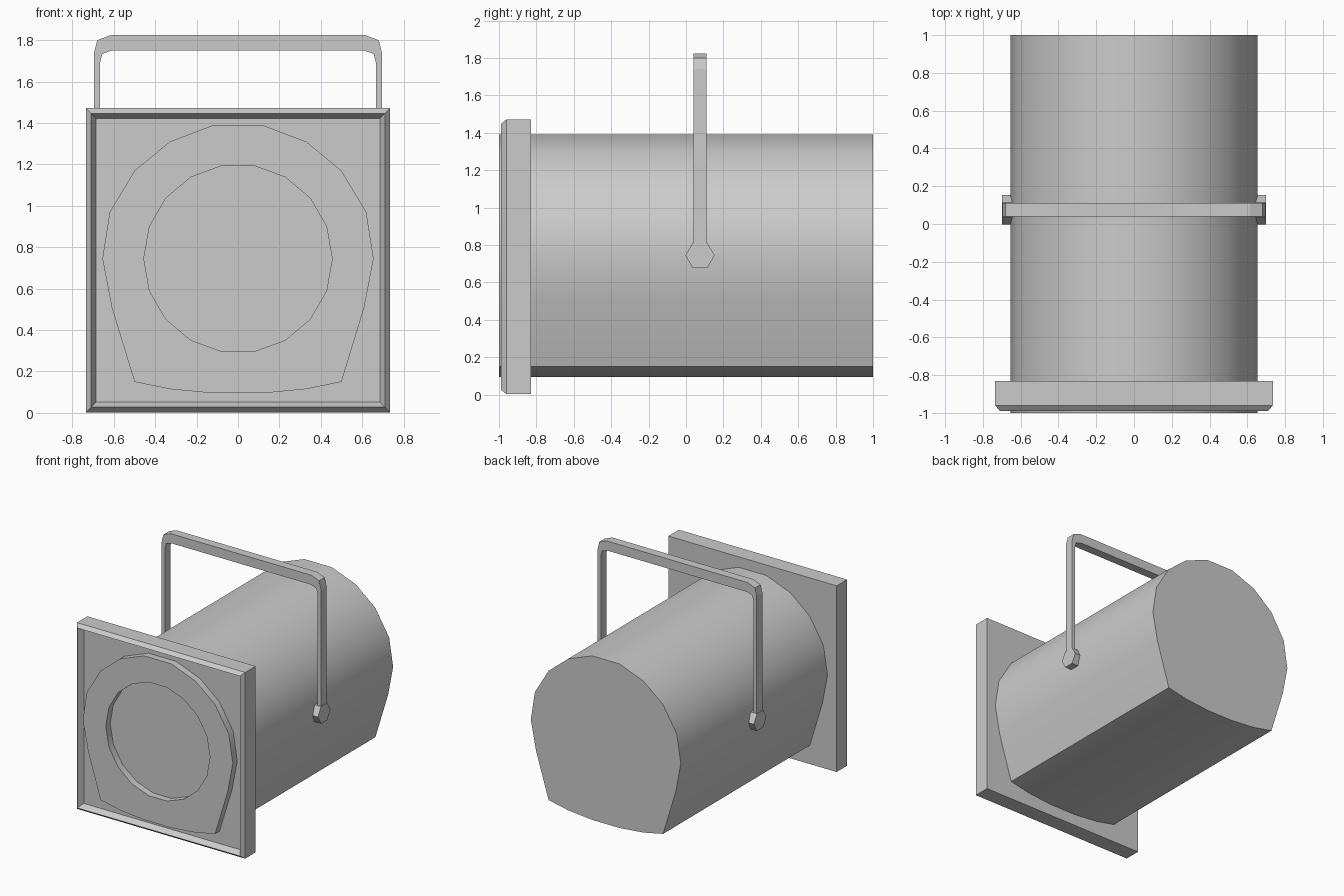
import bpy, bmesh, math

if "Cube" in bpy.data.objects:
    bpy.data.objects.remove(bpy.data.objects["Cube"])

CZ = 0.745      # height of the lamp axis
SIDES = 18


def loft(name, rings, smooth=None, closed=False):
    """Skin rings of equal vertex count; cap both ends, or close the last ring onto the first."""
    bm = bmesh.new()
    loops = [[bm.verts.new(p) for p in ring] for ring in rings]
    pairs = list(zip(loops, loops[1:])) + ([(loops[-1], loops[0])] if closed else [])
    n = len(rings[0])
    for a, b in pairs:
        for i in range(n):
            j = (i + 1) % n
            bm.faces.new((a[i], a[j], b[j], b[i]))
    if not closed:
        bm.faces.new(loops[0])
        bm.faces.new(loops[-1])
    bmesh.ops.recalc_face_normals(bm, faces=bm.faces)
    mesh = bpy.data.meshes.new(name)
    bm.to_mesh(mesh)
    bm.free()
    obj = bpy.data.objects.new(name, mesh)
    bpy.context.collection.objects.link(obj)
    if smooth:
        bpy.ops.object.select_all(action='DESELECT')
        obj.select_set(True)
        bpy.context.view_layer.objects.active = obj
        bpy.ops.object.shade_smooth_by_angle(angle=math.radians(smooth))
    return obj


def circle(r, y):
    return [(r * math.cos(math.tau * i / SIDES), y, CZ + r * math.sin(math.tau * i / SIDES))
            for i in range(SIDES)]


def square(r, y):
    c = 0.7375
    return [(-r, y, c - r), (r, y, c - r), (r, y, c + r), (-r, y, c + r)]


# Housing: round-topped barrel with a flattened underside, recessed opening and domed lens
upper = [(0.655, CZ), (0.62, 0.97), (0.50, 1.17), (0.33, 1.31), (0.12, 1.39)]
lower = [(0.12, 0.095), (0.33, 0.115), (0.50, 0.15), (0.61, 0.51)]
profile = (upper + [(-x, z) for x, z in reversed(upper)]
           + [(-x, z) for x, z in reversed(lower)] + lower)
rings = [[(x, y, z) for x, z in profile] for y in (1.0, -1.0)]
rings += [circle(0.455, -1.0)]
lens_y, bulge = -0.72, 0.18
for k in range(8):
    t = math.radians(90 * k / 8)
    rings.append(circle(0.455 * math.cos(t), lens_y - bulge * math.sin(t)))
loft("lamp_housing", rings, smooth=35)

# Square filter frame with a bevelled lip and sunken panel
loft("filter_frame", [square(0.735, -0.83), square(0.735, -0.96), square(0.71, -0.99),
                      square(0.685, -0.945)])

# Yoke: flat bar bent over the housing
outer = [(0.695, CZ), (0.695, 1.74), (0.68, 1.80), (0.615, 1.825)]
inner = [(0.667, CZ), (0.667, 1.69), (0.655, 1.735), (0.61, 1.75)]
sections = [[(xo, 0.04, zo), (xo, 0.11, zo), (xi, 0.11, zi), (xi, 0.04, zi)]
            for (xo, zo), (xi, zi) in zip(outer, inner)]
sections += [[(-x, y, z) for x, y, z in s] for s in reversed(sections)]
loft("yoke_handle", sections)

# Hexagonal pivot bolts
for side, sign in (("right", 1), ("left", -1)):
    loft("pivot_bolt_" + side,
         [[(sign * x, 0.075 + 0.078 * math.cos(math.tau * i / 6),
            CZ + 0.078 * math.sin(math.tau * i / 6)) for i in range(6)] for x in (0.64, 0.70)])
